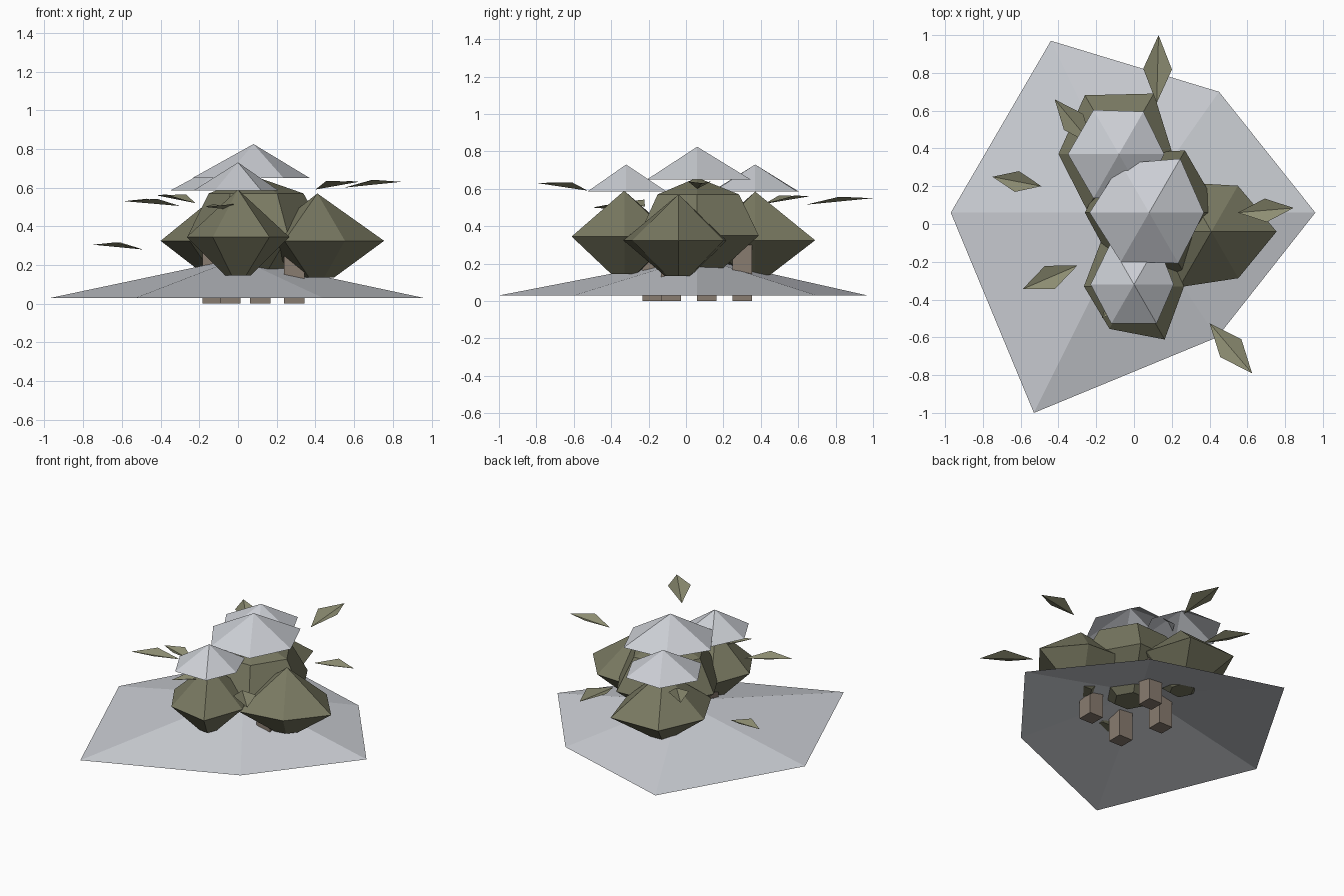
import bpy
from math import cos, sin, pi
from mathutils import Vector

if "Cube" in bpy.data.objects:
    bpy.data.objects.remove(bpy.data.objects["Cube"])


def material(name, rgb):
    m = bpy.data.materials.new(name)
    m.diffuse_color = (*rgb, 1)
    m.use_nodes = True
    m.node_tree.nodes["Principled BSDF"].inputs["Base Color"].default_value = m.diffuse_color
    return m


SNOW = material("snow", (0.6, 0.62, 0.66))
FOLIAGE = material("foliage", (0.19, 0.19, 0.12))
LEAF = material("leaf", (0.27, 0.27, 0.17))
BARK = material("bark", (0.25, 0.2, 0.16))


def mesh_object(name, verts, faces, mat):
    me = bpy.data.meshes.new(name)
    me.from_pydata(verts, [], faces)
    me.materials.append(mat)
    ob = bpy.data.objects.new(name, me)
    bpy.context.collection.objects.link(ob)
    return ob


def faceted(name, centre, radii, rings, apex_z, mat, closed):
    """Stack of six-sided rings (scale, z) from bottom up, closed by an apex."""
    cx, cy = centre
    verts = [(cx + s * r * cos(i * pi / 3), cy + s * r * sin(i * pi / 3), z)
             for s, z in rings for i, r in enumerate(radii)]
    verts.append((cx, cy, apex_z))
    faces = []
    for k in range(len(rings) - 1):
        for i in range(6):
            j = (i + 1) % 6
            faces.append((k * 6 + i, k * 6 + j, k * 6 + 6 + j, k * 6 + 6 + i))
    top = (len(rings) - 1) * 6
    faces += [(top + i, top + (i + 1) % 6, len(verts) - 1) for i in range(6)]
    if closed:
        faces.append((5, 4, 3, 2, 1, 0))
    return mesh_object(name, verts, faces, mat)


# Snowy mound: open low cone with uneven corners
corners = [(0.96, 0.06), (0.45, 0.70), (-0.44, 0.97),
           (-0.97, 0.06), (-0.53, -1.0), (0.44, -0.60)]
mesh_object("snow_mound", [(x, y, 0.03) for x, y in corners] + [(0, 0.06, 0.235)],
            [(i, (i + 1) % 6, 6) for i in range(6)], SNOW)

# Bush clumps
faceted("front_bush", (0, -0.33), (.265, .30, .32, .265, .26, .325),
        [(0.25, 0.145), (1, 0.345)], 0.59, FOLIAGE, True)
faceted("side_bush", (0.41, -0.04), (.345, .28, .30, .31, .34, .285),
        [(0.25, 0.135), (1, 0.325)], 0.57, FOLIAGE, True)
faceted("back_bush", (-0.08, 0.37), (.285, .37, .36, .32, .34, .30),
        [(0.25, 0.14), (1, 0.325)], 0.585, FOLIAGE, True)
faceted("centre_bush", (0.08, 0.06), (.38, .38, .36, .34, .35, .36),
        [(0.3, 0.14), (1, 0.35), (0.68, 0.57)], 0.66, FOLIAGE, True)

# Snow caps
faceted("front_snow_cap", (0, -0.32), (.21, .25, .25, .23, .24, .24),
        [(1, 0.585)], 0.73, SNOW, False)
faceted("back_snow_cap", (-0.08, 0.37), (.24, .26, .27, .27, .27, .26),
        [(1, 0.585)], 0.73, SNOW, False)
faceted("centre_snow_cap", (0.08, 0.06), (.29, .33, .30, .315, .30, .31),
        [(1, 0.65)], 0.825, SNOW, False)

# Stems: square posts
for i, (x, y) in enumerate([(0.29, -0.08), (-0.04, -0.18), (0.115, 0.30), (-0.13, 0.11)]):
    bpy.ops.mesh.primitive_cube_add(size=1, location=(x, y, 0.15))
    ob = bpy.context.object
    ob.name = f"stem_{i + 1}"
    ob.scale = (0.105, 0.105, 0.30)
    ob.data.materials.append(BARK)

# Loose leaves: creased diamonds from base to tip
leaves = [((0.12, 0.64, 0.515), (0.13, 1.0, 0.55)),
          ((-0.22, 0.42, 0.52), (-0.42, 0.66, 0.56)),
          ((-0.49, 0.20, 0.28), (-0.75, 0.25, 0.305)),
          ((-0.30, -0.22, 0.505), (-0.59, -0.345, 0.53)),
          ((0.40, -0.525, 0.59), (0.625, -0.79, 0.63)),
          ((0.55, 0.06, 0.60), (0.845, 0.085, 0.63)),
          ((0.02, -0.26, 0.48), (-0.17, -0.50, 0.50))]
for i, (a, b) in enumerate(leaves):
    a, b = Vector(a), Vector(b)
    axis = b - a
    side = Vector((-axis.y, axis.x, 0)).normalized() * axis.length * 0.21
    mid = (a + b) / 2 + Vector((0, 0, 0.025))
    mesh_object(f"leaf_{i + 1}", [a, mid - side, b, mid + side],
                [(0, 1, 2), (0, 2, 3)], LEAF)
